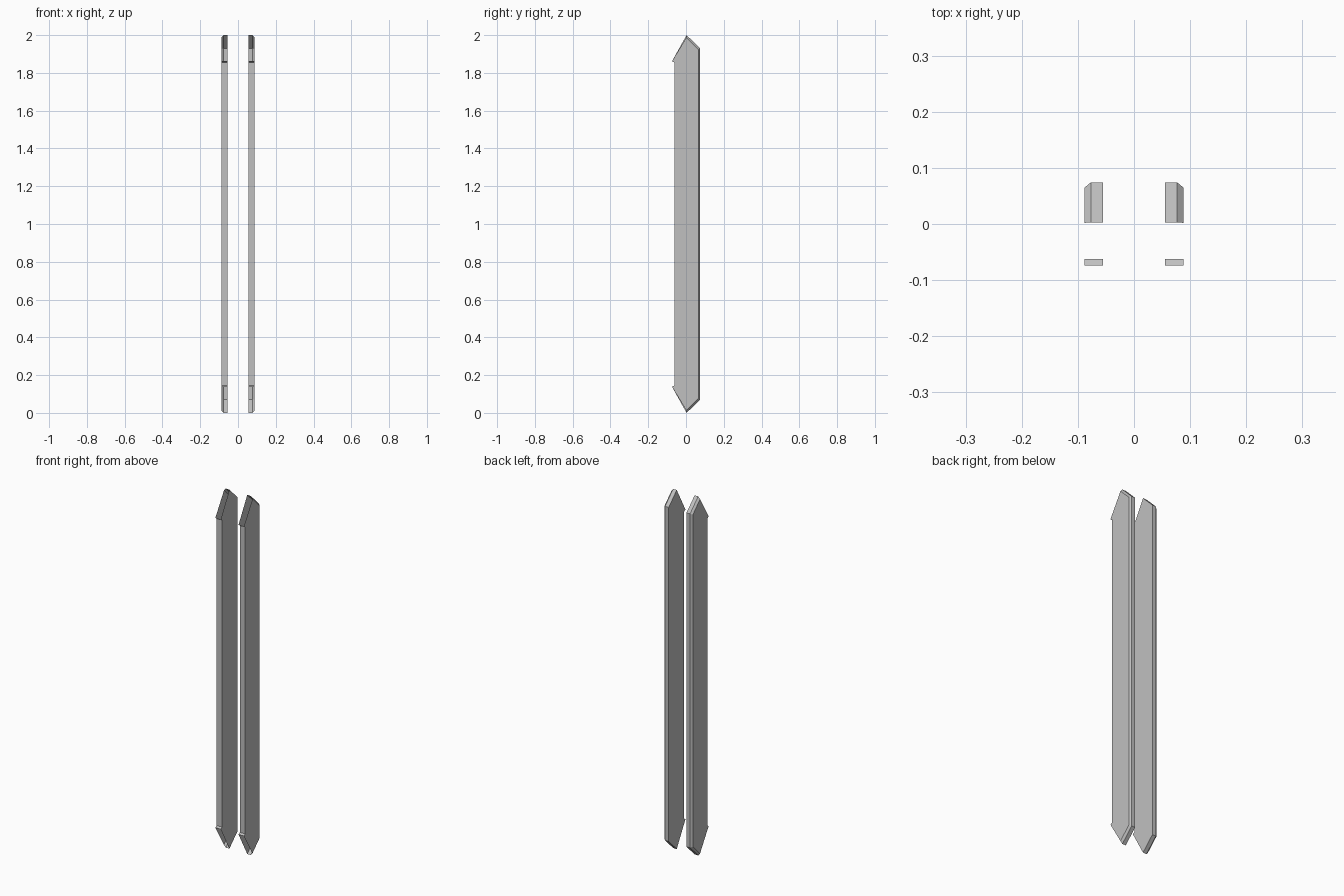
import bpy
import bmesh

cube = bpy.data.objects.get("Cube")
if cube:
    bpy.data.objects.remove(cube, do_unlink=True)

GRAY = (0.53, 0.53, 0.53, 1.0)
metal = bpy.data.materials.new("plain gray")
metal.use_nodes = True
metal.diffuse_color = GRAY
metal.node_tree.nodes["Principled BSDF"].inputs["Base Color"].default_value = GRAY

HEIGHT = 2.0


def outline(top_half):
    """Close a (y, z) half profile with its mirror about mid height."""
    return top_half + [(y, HEIGHT - z) for y, z in reversed(top_half)]


# Half profiles: front edge, lip, apex, back corner
full = outline([(-0.062, 1.855), (-0.074, 1.862), (0.003, 2.0), (0.074, 1.93)])
inset = outline([(-0.062, 1.855), (-0.074, 1.862), (0.002, 1.987), (0.065, 1.925)])
sections = [(0.055, full), (0.077, full), (0.088, inset)]
OPEN_EDGES = (1, 5)   # front slopes at both tips are open


def build_rail(name, side):
    bm = bmesh.new()
    rings = [[bm.verts.new((side * x, y, z)) for y, z in pts] for x, pts in sections]

    def face(verts):
        bm.faces.new(verts if side > 0 else verts[::-1])

    # Walls and the bevel along the outer back edge
    n = len(full)
    for a, b in zip(rings, rings[1:]):
        for i in range(n):
            j = (i + 1) % n
            if i not in OPEN_EDGES:
                face([a[i], b[i], b[j], a[j]])

    # Broad sides, each split from tip to tip
    for ring, flip in ((rings[0], False), (rings[-1], True)):
        for half in (ring[2:6], ring[5:] + ring[:3]):
            face(half[::-1] if flip else half)

    mesh = bpy.data.meshes.new(name)
    bm.to_mesh(mesh)
    bm.free()
    mesh.materials.append(metal)
    obj = bpy.data.objects.new(name, mesh)
    bpy.context.collection.objects.link(obj)


build_rail("left_rail", 1)
build_rail("right_rail", -1)
